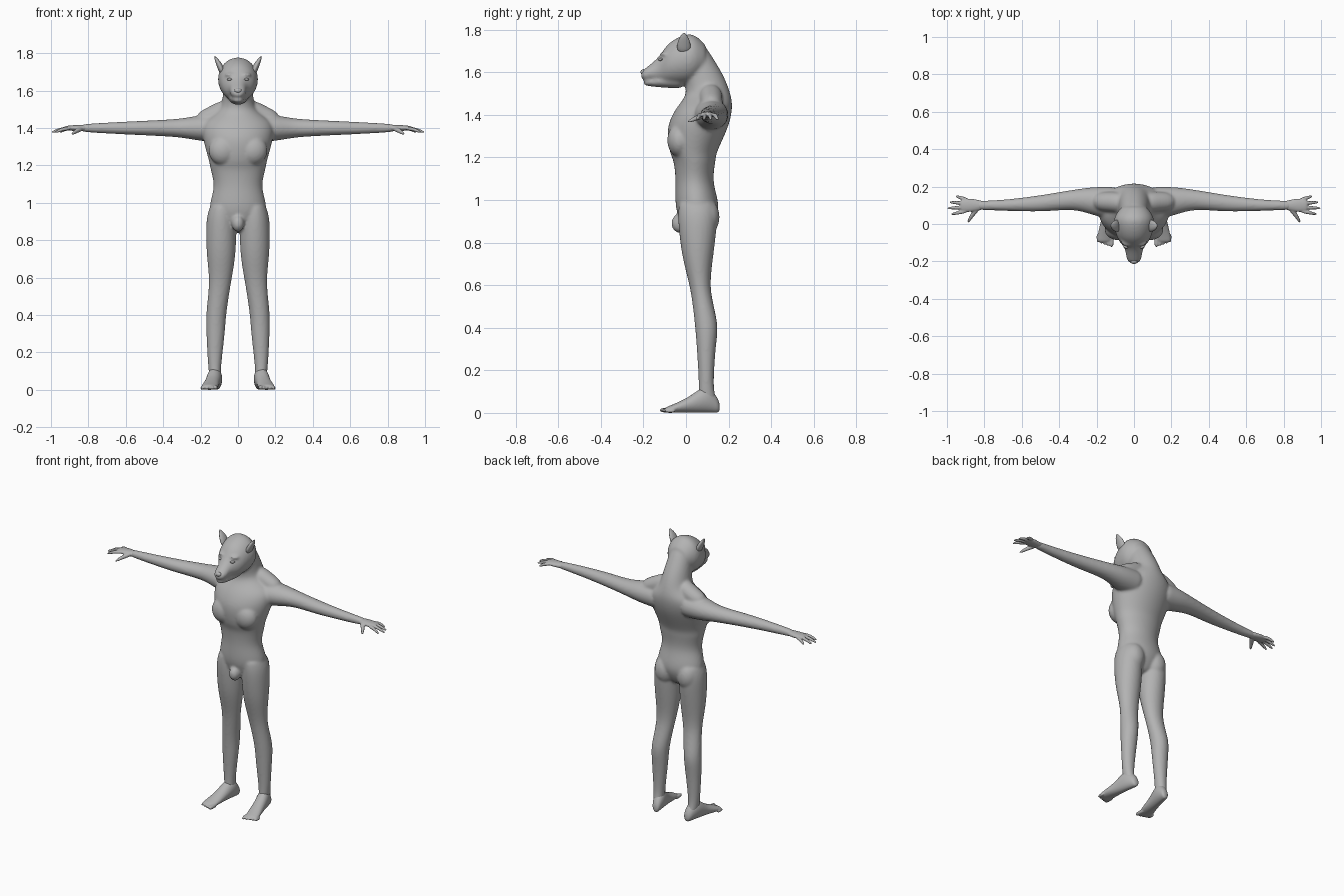
import bpy
import bmesh
import math
from mathutils import Matrix, Vector

if "Cube" in bpy.data.objects:
    bpy.data.objects.remove(bpy.data.objects["Cube"])

UP = Vector((0, 0, 1))
SIDES = 16
ARM_HEIGHT = 1.4

grey = bpy.data.materials.new("plain grey")
grey.use_nodes = True
shade = (0.45, 0.45, 0.45, 1)
grey.diffuse_color = shade
grey.node_tree.nodes["Principled BSDF"].inputs["Base Color"].default_value = shade


def refine(rows):
    """Insert a curved in-between section between every pair of sections."""
    last = len(rows) - 1
    result = []
    for index in range(last):
        before, start = rows[max(index - 1, 0)], rows[index]
        end, after = rows[index + 1], rows[min(index + 2, last)]
        middle = [(9 * (b + c) - a - d) / 16 for a, b, c, d in zip(before, start, end, after)]
        result += [start, middle]
    return result + [rows[last]]


def skin(bm, rings):
    """Join rings of points into one closed surface."""
    loops = [[bm.verts.new(point) for point in ring] for ring in rings]
    faces = [bm.faces.new(loops[0]), bm.faces.new(loops[-1])]
    for lower, upper in zip(loops, loops[1:]):
        for i in range(SIDES):
            j = (i + 1) % SIDES
            faces.append(bm.faces.new((lower[i], lower[j], upper[j], upper[i])))
    bmesh.ops.recalc_face_normals(bm, faces=faces)


def ellipse(centre, across, along):
    angles = [2 * math.pi * i / SIDES for i in range(SIDES)]
    return [centre + across * math.cos(a) + along * math.sin(a) for a in angles]


def upright(bm, rows, side=1):
    """Stack sections along z: height, left edge, right edge, front, back."""
    rings = []
    for z, inner, outer, front, back in refine(rows):
        centre = Vector((side * (inner + outer) / 2, (front + back) / 2, z))
        rings.append(ellipse(centre, Vector(((outer - inner) / 2, 0, 0)),
                             Vector((0, (back - front) / 2, 0))))
    skin(bm, rings)


def lengthwise(bm, rows, drift=(0, 0)):
    """Stack sections along y: depth, half width, bottom, top."""
    offset, slope = drift
    rings = []
    for y, half, bottom, top in refine(rows):
        centre = Vector((offset + slope * y, y, (bottom + top) / 2))
        rings.append(ellipse(centre, Vector((half, 0, 0)), UP * (top - bottom) / 2))
    skin(bm, rings)


def sideways(bm, rows, side=1):
    """Stack sections along x: distance, y centre, half depth, half height."""
    rings = []
    for x, y, depth, height in refine(rows):
        centre = Vector((side * x, y, ARM_HEIGHT))
        rings.append(ellipse(centre, Vector((0, depth, 0)), UP * height))
    skin(bm, rings)


def tube(bm, points, radii, flat=1):
    """Tapered tube along a bent path."""
    path = [Vector(point) for point in points]
    rings = []
    for index, (point, radius) in enumerate(zip(path, radii)):
        ahead = path[min(index + 1, len(path) - 1)]
        behind = path[max(index - 1, 0)]
        direction = (ahead - behind).normalized()
        across = direction.cross(UP).normalized()
        rings.append(ellipse(point, across * radius, direction.cross(across) * radius * flat))
    skin(bm, rings)


def blob(bm, centre, size, turn=0):
    placed = Matrix.Translation(centre) @ Matrix.Rotation(turn, 4, "Z") @ Matrix.Diagonal((*size, 1))
    bmesh.ops.create_uvsphere(bm, u_segments=SIDES, v_segments=10, radius=1, matrix=placed)


def finish(bm, name, voxel=0, relaxing=0, mirror=False):
    """Turn the shapes into one smooth object, fused when a voxel size is given."""
    for face in bm.faces:
        face.smooth = True
    mesh = bpy.data.meshes.new(name)
    bm.to_mesh(mesh)
    bm.free()
    mesh.materials.append(grey)
    part = bpy.data.objects.new(name, mesh)
    bpy.context.collection.objects.link(part)
    rounding = part.modifiers.new("rounding", "SUBSURF")
    rounding.levels = rounding.render_levels = 2
    if mirror:
        part.modifiers.new("both sides", "MIRROR")
    if voxel:
        fuse = part.modifiers.new("fuse", "REMESH")
        fuse.mode = "VOXEL"
        fuse.voxel_size = voxel
        fuse.use_smooth_shade = True
        relax = part.modifiers.new("relax", "SMOOTH")
        relax.iterations = relaxing


# Trunk and neck: height, half width, front, back
body = bmesh.new()
trunk = [(.84, .07, 0, .1), (.95, .16, -.05, .16), (1.08, .13, -.05, .13), (1.18, .15, -.06, .14),
         (1.23, .16, -.08, .15), (1.34, .19, -.09, .2), (1.43, .19, -.05, .22), (1.5, .1, 0, .21),
         (1.6, .08, -.02, .17), (1.74, .06, -.02, .08)]
upright(body, [(z, -half, half, front, back) for z, half, front, back in trunk])

# Head with snout, and the lower jaw
lengthwise(body, [(-.21, .02, 1.57, 1.6), (-.19, .04, 1.56, 1.62), (-.13, .05, 1.55, 1.67),
                  (-.08, .09, 1.54, 1.74), (0, .11, 1.54, 1.78), (.05, .1, 1.56, 1.77),
                  (.1, .06, 1.6, 1.72)])
lengthwise(body, [(-.2, .02, 1.54, 1.56), (-.15, .04, 1.53, 1.58), (0, .06, 1.52, 1.62)])

# Groin
blob(body, (0, -.03, .89), (.035, .04, .045))

for side in (1, -1):
    # Arm from inside the shoulder to the wrist
    sideways(body, [(.08, .11, .09, .08), (.2, .12, .08, .07), (.32, .13, .055, .05),
                    (.5, .11, .045, .04), (.7, .1, .03, .03), (.85, .1, .025, .02)], side)
    # Leg from the ankle to inside the hip
    upright(body, [(.05, .09, .15, .05, .15), (.12, .09, .16, .06, .13), (.3, .07, .17, .05, .14),
                   (.42, .06, .17, .04, .15), (.58, .035, .155, .02, .115), (.74, .01, .17, -.02, .13),
                   (.92, .01, .17, -.04, .15), (1, .03, .14, -.03, .13)], side)
    # Shoulder slope, buttock, chest muscle and brow
    tube(body, [(side * .04, .11, 1.51), (side * .12, .12, 1.47), (side * .22, .12, 1.43)],
         [.06, .055, .05])
    blob(body, (side * .08, .09, .92), (.07, .07, .09))
    blob(body, (side * .08, -.03, 1.28), (.08, .06, .08))
    blob(body, (side * .045, -.1, 1.685), (.03, .02, .01), side / 2)
finish(body, "body", voxel=.008, relaxing=5)

# Hands: palm, four spread fingers and a thumb
hands = bmesh.new()
sideways(hands, [(.8, .1, .022, .018), (.88, .1, .038, .016), (.93, .1, .03, .01)])
for finger, reach in enumerate((.955, .99, 1, .98)):
    root = .13 - .02 * finger
    tip = .15 - .033 * finger
    tube(hands, [(.89, root, ARM_HEIGHT), ((.9 + reach) / 2, (root + tip) / 2, ARM_HEIGHT - .005),
                 (reach, tip, ARM_HEIGHT - .025)], [.011, .01, .006])
tube(hands, [(.83, .09, ARM_HEIGHT), (.865, .05, ARM_HEIGHT - .015), (.89, .005, ARM_HEIGHT - .035)],
     [.015, .012, .006])
finish(hands, "hands", voxel=.004, relaxing=2, mirror=True)

# Feet turned outward, with five toes each
feet = bmesh.new()
lengthwise(feet, [(.16, .02, 0, .05), (.1, .04, 0, .13), (.02, .04, 0, .08),
                  (-.05, .045, 0, .045), (-.1, .04, 0, .025)], drift=(.14, -.18))
for toe in range(5):
    x = .12 + .018 * toe
    reach = .006 * toe - .125
    thick = .013 - .001 * toe
    tube(feet, [(x, -.05, thick), (x, reach + .02, thick), (x, reach, thick)],
         [thick, thick, thick / 2])
finish(feet, "feet", voxel=.005, relaxing=2, mirror=True)

# Pointed ears
ears = bmesh.new()
tube(ears, [(.08, -.01, 1.69), (.1, -.01, 1.74), (.115, -.01, 1.765), (.125, -.01, 1.785)],
     [.035, .032, .02, .005], flat=.5)
finish(ears, "ears", mirror=True)

# Eyes and nose
eyes = bmesh.new()
blob(eyes, (.045, -.12, 1.66), (.015, .01, .007), .5)
finish(eyes, "eyes", mirror=True)
nose = bmesh.new()
blob(nose, (0, -.2, 1.6), (.02, .014, .014))
finish(nose, "nose")
